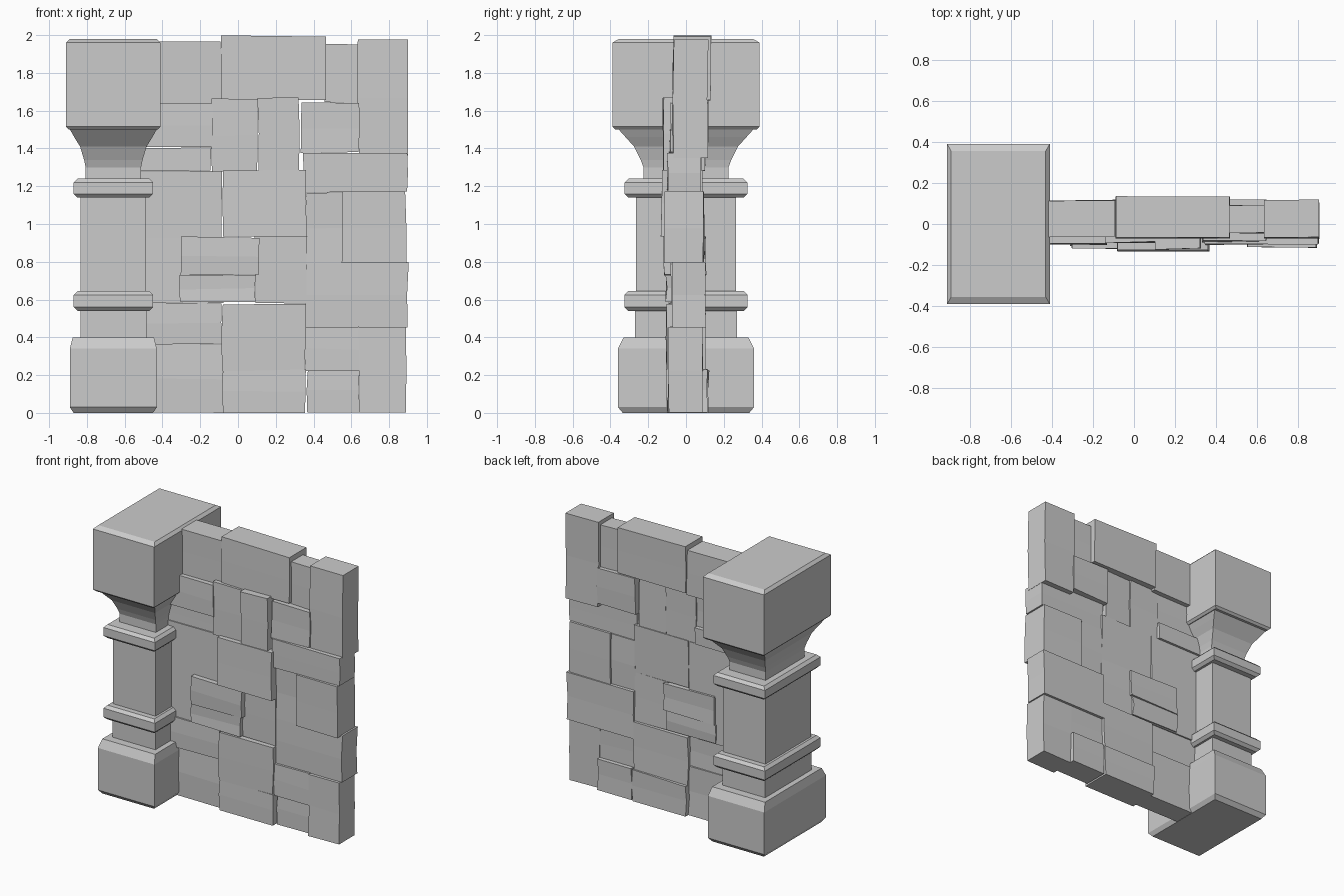
import bpy, bmesh, random
random.seed(4)
PX = -0.66  # pillar centre x


def make_object(name, bm):
    bmesh.ops.recalc_face_normals(bm, faces=bm.faces)
    mesh = bpy.data.meshes.new(name)
    bm.to_mesh(mesh)
    bm.free()
    obj = bpy.data.objects.new(name, mesh)
    bpy.context.collection.objects.link(obj)
    return obj


def stacked(name, levels):
    """Loft rectangles (half x, half y, z) into a closed solid."""
    bm = bmesh.new()
    rings = [[bm.verts.new((PX + sx * hx, sy * hy, z))
              for sx, sy in ((-1, -1), (1, -1), (1, 1), (-1, 1))]
             for hx, hy, z in levels]
    for a, b in zip(rings, rings[1:]):
        for i in range(4):
            j = (i + 1) % 4
            bm.faces.new((a[i], a[j], b[j], b[i]))
    bm.faces.new(rings[0][::-1])
    bm.faces.new(rings[-1])
    return make_object(name, bm)


def collar(name, z0, z1):
    c = 0.02
    stacked(name, [(.19, .305, z0), (.21, .325, z0 + c),
                   (.21, .325, z1 - c), (.19, .305, z1)])


def brick(name, x0, x1, z0, z1, y0, y1):
    """Stone with slightly wobbly outline, running through the wall."""
    bm = bmesh.new()
    bmesh.ops.create_cube(bm, size=1)
    upright = [e for e in bm.edges
               if abs(e.verts[0].co.z - e.verts[1].co.z) > .5]
    bmesh.ops.subdivide_edges(bm, edges=upright, cuts=1)
    wobble = {}
    for v in bm.verts:
        key = (round(v.co.x, 1), round(v.co.z, 1))
        if key not in wobble:
            wobble[key] = [random.uniform(-.005, .005) for _ in range(3)]
        dx, dy, dz = wobble[key]
        v.co.x = (x0 + x1) / 2 + v.co.x * (x1 - x0) + dx
        v.co.y = (y0 + y1) / 2 + v.co.y * (y1 - y0) + dy
        v.co.z = (z0 + z1) / 2 + v.co.z * (z1 - z0) + dz
        v.co.z = min(2.0, max(0.0, v.co.z))
    return make_object(name, bm)


# Pillar, bottom to top
stacked("pillar_base", [(.21, .335, 0), (.23, .36, .03), (.23, .36, .34), (.215, .33, .40)])
stacked("pillar_lower_shaft", [(.175, .27, .38), (.175, .27, .57)])
collar("pillar_lower_collar", .54, .645)
stacked("pillar_shaft", [(.173, .265, .62), (.173, .265, 1.16)])
collar("pillar_upper_collar", 1.14, 1.24)
stacked("pillar_neck", [(.147, .225, 1.22), (.147, .225, 1.30), (.155, .24, 1.34),
                        (.176, .275, 1.41), (.207, .32, 1.46), (.235, .365, 1.51)])
stacked("pillar_cap", [(.235, .375, 1.50), (.25, .39, 1.515),
                       (.25, .39, 1.96), (.23, .355, 1.98)])

# Wall stones by course: x range, z range, y range
courses = {
    "top_course": [
        (-.62, -.09, 1.635, 1.968, -.062, .115), (-.09, .463, 1.655, 1.995, -.067, .133),
        (.455, .637, 1.642, 1.955, -.045, .09), (.637, .90, 1.35, 1.98, -.068, .115)],
    "upper_course": [
        (-.62, -.135, 1.412, 1.635, -.10, .075), (-.62, -.14, 1.28, 1.408, -.075, .105),
        (-.14, .105, 1.28, 1.66, -.09, .085), (.105, .325, 1.285, 1.67, -.122, .08),
        (.332, .64, 1.378, 1.64, -.085, .115)],
    "middle_course": [
        (-.62, -.082, .585, 1.28, -.085, .085), (-.082, .363, .932, 1.283, -.13, .085),
        (.345, .90, 1.17, 1.376, -.10, .075), (.553, .888, .79, 1.168, -.112, .095),
        (.358, .56, .785, 1.17, -.075, .08)],
    "lower_course": [
        (-.305, .113, .73, .93, -.118, .105), (-.31, .092, .587, .728, -.105, .10),
        (.09, .36, .577, .935, -.08, .085), (.355, .90, .448, .80, -.072, .105),
        (-.085, .355, .222, .578, -.105, .10), (-.62, -.085, .362, .583, -.09, .08)],
    "bottom_course": [
        (-.62, -.082, 0, .362, -.075, .085), (-.082, .355, 0, .225, -.10, .12),
        (.367, .64, .004, .23, -.07, .11), (.64, .89, 0, .45, -.095, .085),
        (.352, .645, .225, .452, -.088, .085)],
}
for course, stones in courses.items():
    for n, dims in enumerate(stones, 1):
        brick(f"{course}_stone_{n}", *dims)
